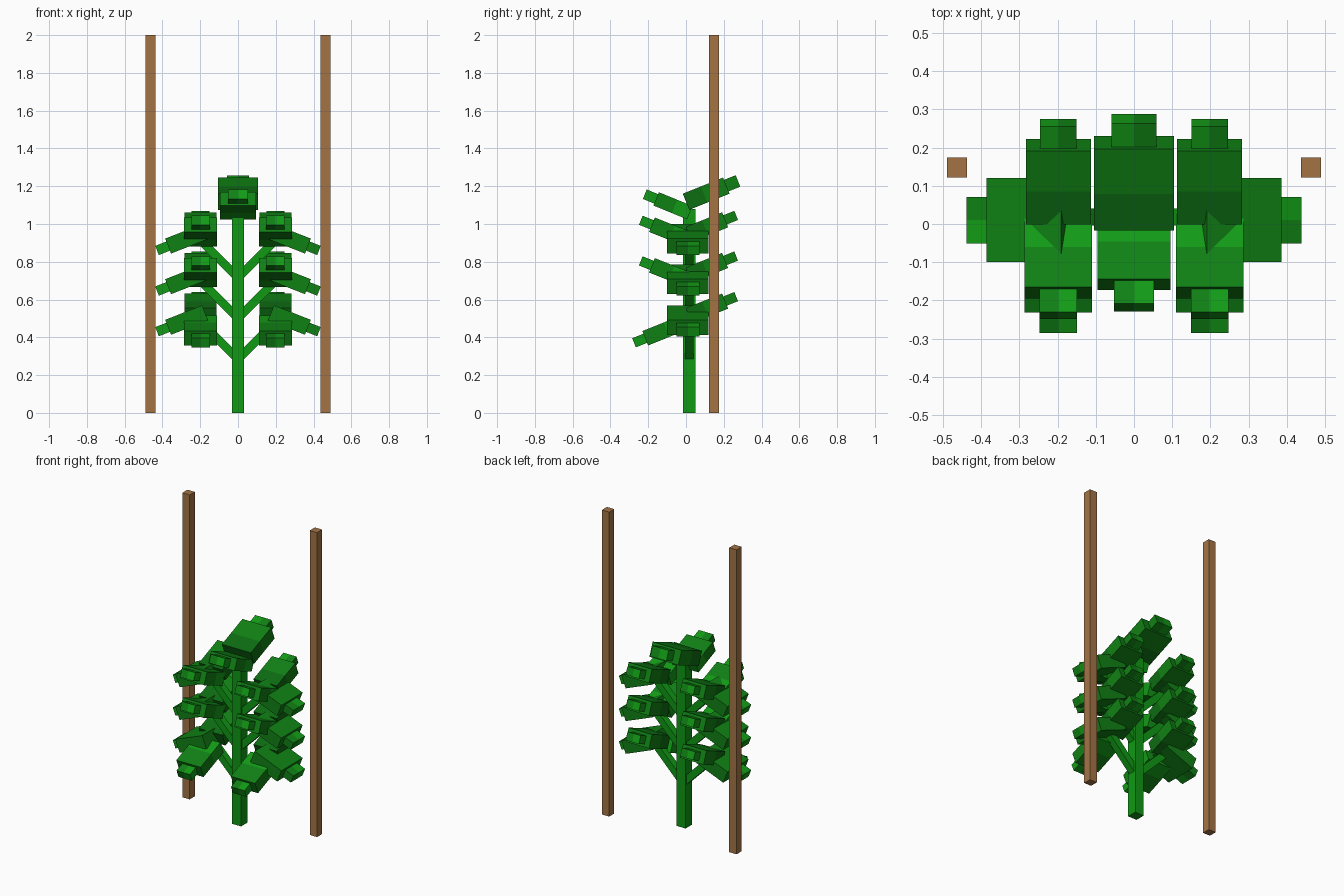
import bpy, bmesh, math
from mathutils import Matrix, Vector

if "Cube" in bpy.data.objects:
    bpy.data.objects.remove(bpy.data.objects["Cube"])


def material(name, rgb):
    m = bpy.data.materials.new(name)
    m.diffuse_color = (*rgb, 1)
    m.use_nodes = True
    m.node_tree.nodes["Principled BSDF"].inputs["Base Color"].default_value = m.diffuse_color
    return m


WOOD = material("stake_brown", (0.37, 0.175, 0.06))
STEM = material("stem_green", (0.005, 0.32, 0.007))
LIGHT = material("light_leaf_green", (0.006, 0.33, 0.008))
MID = material("mid_leaf_green", (0.005, 0.22, 0.007))
DARK = material("dark_leaf_green", (0.004, 0.15, 0.006))


def finish(name, bm, mats):
    bmesh.ops.recalc_face_normals(bm, faces=bm.faces)
    me = bpy.data.meshes.new(name)
    bm.to_mesh(me)
    bm.free()
    for m in mats:
        me.materials.append(m)
    ob = bpy.data.objects.new(name, me)
    bpy.context.collection.objects.link(ob)
    return ob


def add_box(bm, size, centre):
    mat = Matrix.Translation(centre) @ Matrix.Diagonal((*size, 1))
    return bmesh.ops.create_cube(bm, size=1, matrix=mat)["verts"]


def box(name, size, centre, mat):
    bm = bmesh.new()
    add_box(bm, size, centre)
    return finish(name, bm, [mat])


def place(bm, start, end):
    """Turn a shape built along +X so that it runs from start towards end."""
    d = (Vector(end) - Vector(start)).normalized()
    side = Vector((0, 0, 1)).cross(d).normalized()
    up = d.cross(side)
    rot = Matrix((d, side, up)).transposed().to_4x4()
    bm.transform(Matrix.Translation(start) @ rot)


def leaf(name, start, end, width, thick, tip_len, tip_w, tip_t, bands=(MID, LIGHT)):
    """Thick blade banded along its length, with a smaller two-tone tip block."""
    length = (Vector(end) - Vector(start)).length
    bm = bmesh.new()
    add_box(bm, (length, width, thick), (length / 2, 0, 0))
    cut = length * 0.45
    bmesh.ops.bisect_plane(bm, geom=bm.verts[:] + bm.edges[:] + bm.faces[:],
                           plane_co=(cut, 0, 0), plane_no=(1, 0, 0))
    for f in bm.faces:
        f.material_index = 0 if f.calc_center_median().x < cut else 1
    old = set(bm.faces)
    add_box(bm, (tip_len, tip_w, tip_t), (length + tip_len / 2, 0, 0))
    tip = [f for f in bm.faces if f not in old]
    geom = tip + list({e for f in tip for e in f.edges}) + list({v for f in tip for v in f.verts})
    bmesh.ops.bisect_plane(bm, geom=geom, plane_co=(0, 0, 0), plane_no=(0, 1, 0))
    for f in bm.faces:
        c = f.calc_center_median()
        if f not in old and c.x > length - 1e-4:
            f.material_index = 2 if c.y > 0 else 3
    place(bm, start, end)
    return finish(name, bm, [*bands, LIGHT, MID])


# Support stakes and main stem
for s, n in ((-1, "left"), (1, "right")):
    box(f"{n}_stake", (0.053, 0.053, 2), (s * 0.463, 0.148, 1), WOOD)
box("stem", (0.066, 0.066, 1.08), (0, 0.018, 0.54), STEM)

# Crown leaves
leaf("crown_back_leaf", (0, 0.0, 1.118), (0, 0.213, 1.203), 0.21, 0.092,
     0.067, 0.117, 0.065, (DARK, MID))
leaf("crown_front_leaf", (0, 0.02, 1.06), (0, -0.158, 1.133), 0.19, 0.076,
     0.065, 0.105, 0.054, (LIGHT, MID))

# Three tiers of branches and leaves on each side
for tier in range(3):
    dz = 0.215 * tier
    for s, n in ((-1, "left"), (1, "right")):
        tag = f"{n}_{tier + 1}"
        # Diagonal branch
        a, b = Vector((0, 0.018, 0.285 + dz)), Vector((s * 0.2, 0.018, 0.485 + dz))
        bm = bmesh.new()
        ln = (b - a).length
        add_box(bm, (ln, 0.045, 0.045), (ln / 2, 0, 0))
        place(bm, a, b)
        finish(f"branch_{tag}", bm, [STEM])
        # Outer leaf, drooping away from the stem
        leaf(f"outer_leaf_{tag}", (s * 0.175, 0.01, 0.53 + dz), (s * 0.37, 0.01, 0.453 + dz),
             0.22, 0.085, 0.063, 0.122, 0.052, (MID, MID))
        # Back leaf, rising
        leaf(f"back_leaf_{tag}", (s * 0.198, 0.015, 0.515 + dz), (s * 0.198, 0.207, 0.592 + dz),
             0.17, 0.086, 0.063, 0.096, 0.052, (DARK, MID))
        # Front leaf: the lowest droops, the others rise
        if tier == 0:
            start, end = (s * 0.198, -0.01, 0.478), (s * 0.198, -0.216, 0.395)
        else:
            start, end = (s * 0.198, 0.01, 0.49 + dz), (s * 0.198, -0.18, 0.566 + dz)
        leaf(f"front_leaf_{tag}", start, end, 0.176, 0.082, 0.064, 0.098, 0.052, (LIGHT, MID))
